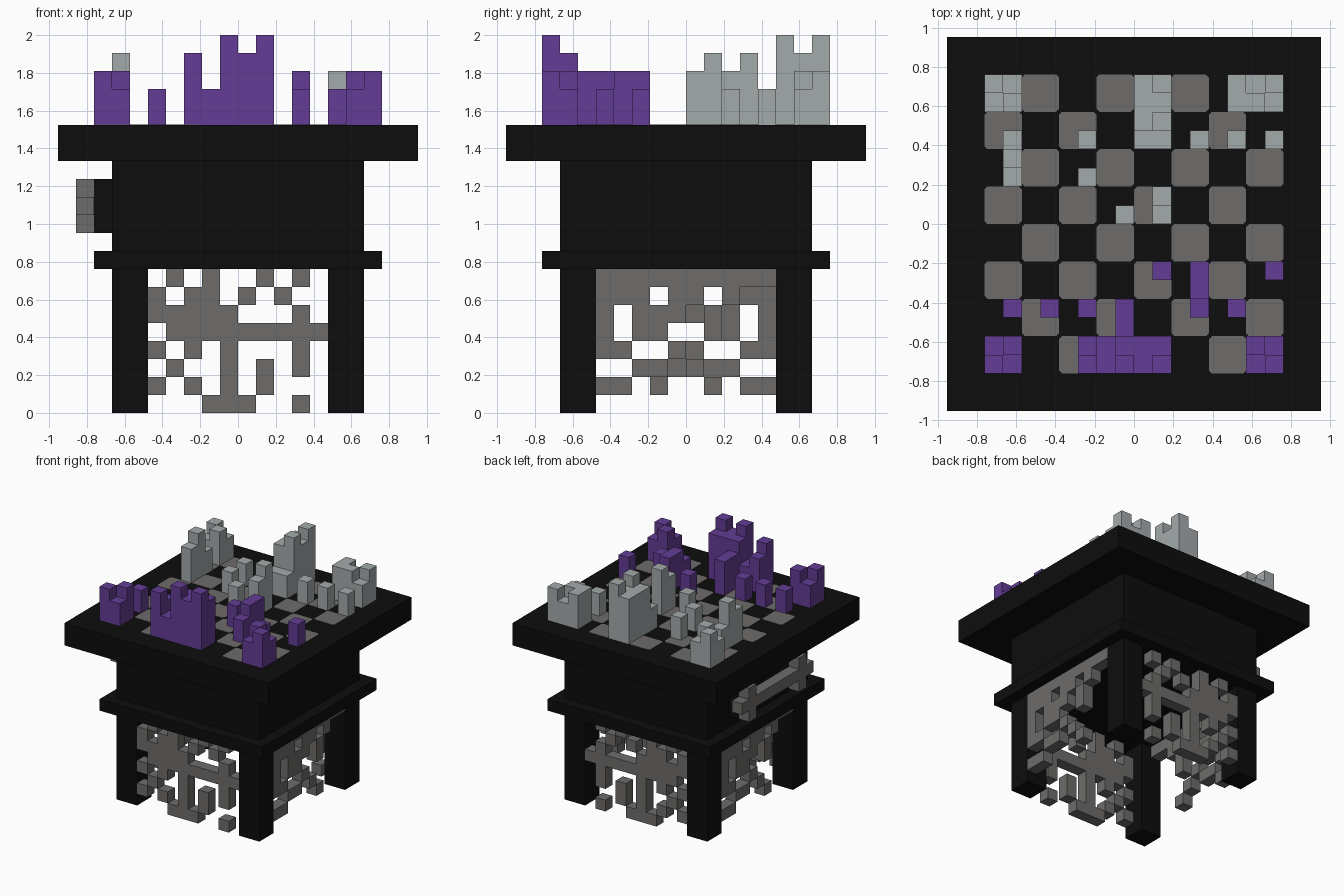
import bpy
import bmesh
from mathutils import Vector

UNIT = 2 / 21  # edge of one block; all positions below are counted in blocks

default_cube = bpy.data.objects.get("Cube")
if default_cube:
    bpy.data.objects.remove(default_cube, do_unlink=True)


def make_material(name, colour):
    material = bpy.data.materials.new(name)
    material.use_nodes = True
    material.diffuse_color = (*colour, 1)
    material.node_tree.nodes["Principled BSDF"].inputs["Base Color"].default_value = (*colour, 1)
    return material


black = make_material("black wood", (0.004, 0.004, 0.004))
stone = make_material("grey stone", (0.155, 0.15, 0.145))
silver = make_material("pale silver", (0.37, 0.40, 0.41))
purple = make_material("purple", (0.125, 0.045, 0.30))


def finish(name, bm, material):
    mesh = bpy.data.meshes.new(name)
    bmesh.ops.scale(bm, vec=(UNIT, UNIT, UNIT), verts=bm.verts)
    bm.to_mesh(mesh)
    bm.free()
    mesh.materials.append(material)
    obj = bpy.data.objects.new(name, mesh)
    bpy.context.collection.objects.link(obj)
    return obj


def box(name, low, high, material):
    """A plain box between two corners."""
    bm = bmesh.new()
    bmesh.ops.create_cube(bm, size=1)
    low, high = Vector(low), Vector(high)
    for v in bm.verts:
        v.co = (low + high) / 2 + v.co * (high - low)
    return finish(name, bm, material)


def blocks(name, cells, material):
    """One shell around a set of unit cells, without inner faces."""
    cells = set(cells)
    bm = bmesh.new()
    for cell in cells:
        centre = Vector(cell) + Vector((0.5, 0.5, 0.5))
        for axis in range(3):
            for sign in (-1, 1):
                normal = Vector((0, 0, 0))
                normal[axis] = sign
                if tuple(int(c + n) for c, n in zip(cell, normal)) in cells:
                    continue
                u, v = Vector((0, 0, 0)), Vector((0, 0, 0))
                u[(axis + 1) % 3] = 0.5
                v[(axis + 2) % 3] = 0.5 * sign
                middle = centre + normal / 2
                bm.faces.new([bm.verts.new(middle + a * u + b * v)
                              for a, b in ((-1, -1), (1, -1), (1, 1), (-1, 1))])
    bmesh.ops.remove_doubles(bm, verts=bm.verts, dist=0.01)
    return finish(name, bm, material)


def slab(name, half, bottom, top):
    return box(name, (-half, -half, bottom), (half, half, top), black)


# Table body
slab("ledge", 8, 8, 9)
slab("body", 7, 9, 14)
slab("table_top", 10, 14, 16)
for side, x in (("right", -7), ("left", 5)):
    for end, y in (("front", -7), ("back", 5)):
        box(f"{end}_{side}_leg", (x, y, 0), (x + 2, y + 2, 8), black)

# Lattices between the legs, rows from the top down
FRONT_LATTICE = [
    ".#.#..#.#.",
    "#.##.#.#..",
    "#####...#.",
    ".#########",
    "#.#.#...#.",
    ".#..#.#.#.",
    "#.#.#.#...",
    "...###..#.",
]
SIDE_LATTICE = [
    "##########",
    "###.##.#..",
    "#.###.#...",
    "#.##..#...",
    "##..#.....",
    "..##.#....",
    "##....#...",
]


def lattice_cells(rows):
    return [(c - 5, 7 - r) for r, row in enumerate(rows)
            for c, mark in enumerate(row) if mark == "#"]


for name, y in (("front", -7), ("back", 6)):
    blocks(f"{name}_lattice", [(a, y, z) for a, z in lattice_cells(FRONT_LATTICE)], stone)
blocks("left_lattice", [(6, a, z) for a, z in lattice_cells(SIDE_LATTICE)], stone)
blocks("right_lattice", [(-7, -1 - a, z) for a, z in lattice_cells(SIDE_LATTICE)], stone)

# Handle on the right side
handle = [(-9, y, 11) for y in range(-5, 5)]
handle += [(-9, y, z) for y in (-4, 3) for z in (10, 12)]
blocks("handle", handle, stone)
for name, y in (("front", -4), ("back", 3)):
    box(f"{name}_handle_mount", (-8, y, 10), (-7, y + 1, 13), black)

# Board squares: thin plates with clipped corners
bm = bmesh.new()
clip, thick = 0.16, 0.03
for i in range(8):
    for j in range(8):
        if (i + j) % 2:
            continue
        cx, cy = 2 * i - 7, 2 * j - 7
        k = 1 - clip
        outline = [(1, -k), (1, k), (k, 1), (-k, 1), (-1, k), (-1, -k), (-k, -1), (k, -1)]
        face = bm.faces.new([bm.verts.new((cx + a, cy + b, 16 + thick)) for a, b in outline])
        skirt = bmesh.ops.extrude_edge_only(bm, edges=face.edges[:])["geom"]
        for v in skirt:
            if isinstance(v, bmesh.types.BMVert):
                v.co.z = 16
bmesh.ops.recalc_face_normals(bm, faces=bm.faces)
finish("board_squares", bm, stone)


# Game pieces: each is a height map, rows from back to front, at a left-front cell
def piece(name, x, y, rows, material):
    cells = []
    for r, row in enumerate(reversed(rows)):
        for c, height in enumerate(row):
            cells += [(x + c, y + r, 16 + z) for z in range(int(height))]
    blocks(name, cells, material)


piece("purple_right_tower", -8, -8, ["23", "32"], purple)
piece("purple_left_tower", 6, -8, ["32", "23"], purple)
piece("purple_court", -3, -8, ["32444", "42545"], purple)
piece("purple_centre_rider", -1, -6, ["3", "3"], purple)
piece("purple_left_rider", 3, -4, ["3", "3"], purple)
piece("silver_right_tower", -8, 6, ["32", "23"], silver)
piece("silver_left_tower", 5, 6, ["323", "332"], silver)
piece("silver_court", 0, 4, ["45", "44", "45", "22"], silver)
piece("silver_right_rider", -7, 2, ["4", "3"], silver)
piece("silver_centre_rider", 1, 0, ["4", "3"], silver)

purple_pawns = [(x, -5) for x in (-7, -5, -3, 3, 5)] + [(1, -3), (7, -3)]
silver_pawns = [(x, 4) for x in (-7, -3, 3, 5, 7)] + [(-3, 2), (-1, 0)]
for colour, material, spots in (("purple", purple, purple_pawns),
                                ("silver", silver, silver_pawns)):
    for n, (x, y) in enumerate(spots):
        piece(f"{colour}_pawn_{n}", x, y, ["2"], material)
